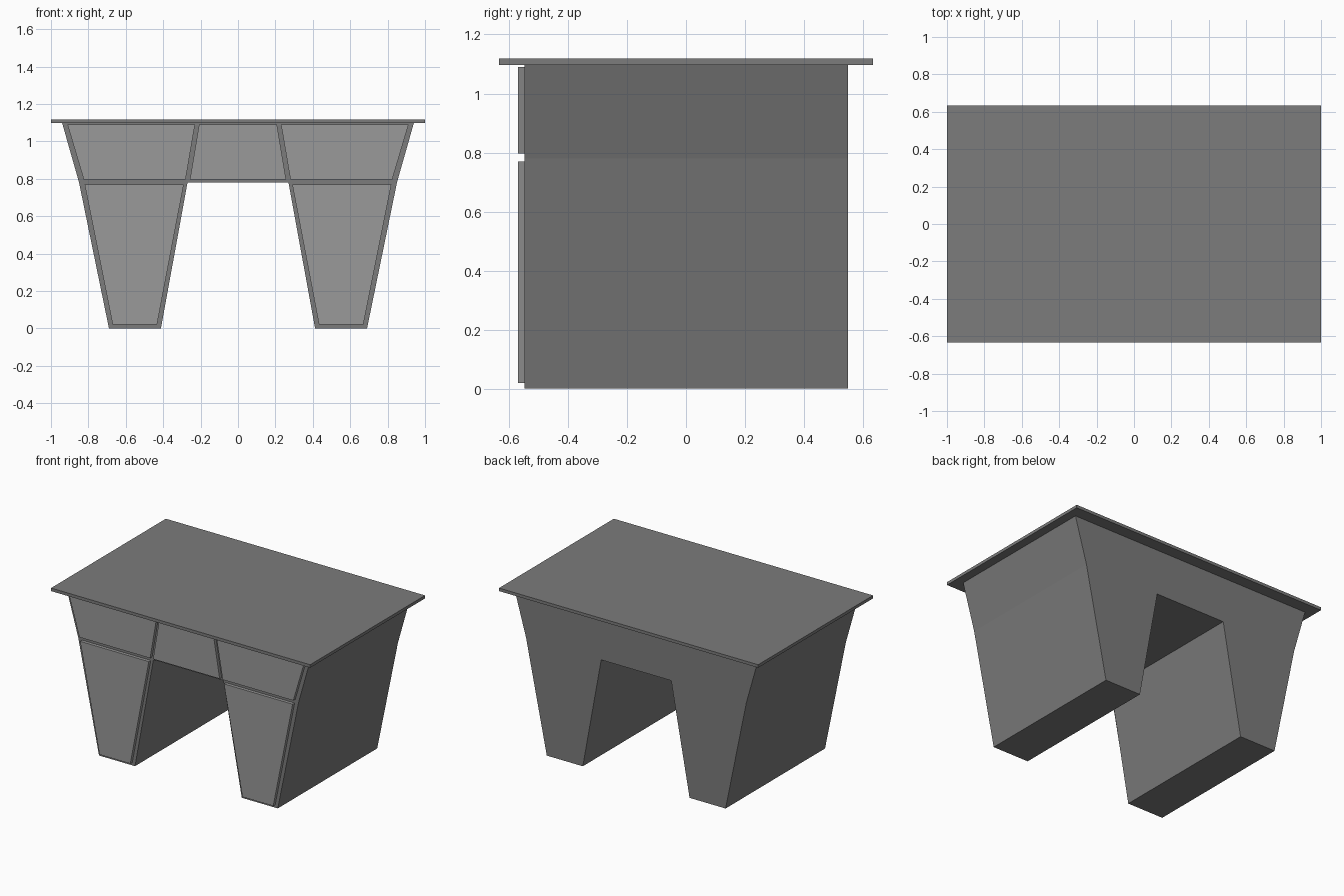
import bpy, bmesh

if "Cube" in bpy.data.objects:
    bpy.data.objects.remove(bpy.data.objects["Cube"])


def paint(name, grey):
    mat = bpy.data.materials.new(name)
    mat.diffuse_color = (grey, grey, grey, 1)
    mat.use_nodes = True
    mat.node_tree.nodes["Principled BSDF"].inputs["Base Color"].default_value = mat.diffuse_color
    return mat


def prism(name, profile, y0, y1, mat):
    """Extrude an x/z profile from y0 to y1."""
    bm = bmesh.new()
    face = bm.faces.new([bm.verts.new((x, y0, z)) for x, z in profile])
    new = bmesh.ops.extrude_face_region(bm, geom=[face])["geom"]
    verts = [v for v in new if isinstance(v, bmesh.types.BMVert)]
    bmesh.ops.translate(bm, verts=verts, vec=(0, y1 - y0, 0))
    bmesh.ops.recalc_face_normals(bm, faces=bm.faces)
    mesh = bpy.data.meshes.new(name)
    bm.to_mesh(mesh)
    bm.free()
    mesh.materials.append(mat)
    obj = bpy.data.objects.new(name, mesh)
    bpy.context.collection.objects.link(obj)
    return obj


def mirrored(half):
    """Complete a right-hand half profile across x = 0."""
    return half + [(-x, z) for x, z in reversed(half)]


dark = paint("dark_grey", 0.2)
panel = paint("panel_grey", 0.32)

# Desk top slab
prism("desk_top", mirrored([(1.0, 1.097), (1.0, 1.118)]), -0.633, 0.633, dark)

# Body: two tapered pedestals joined by the drawer section
prism("desk_body",
      mirrored([(0.27, 0.78), (0.412, 0), (0.69, 0), (0.85, 0.78), (0.94, 1.097)]),
      -0.547, 0.549, dark)

# Raised front panels, separated by narrow recessed gaps
FRONT, BACK = -0.569, -0.546
prism("centre_drawer_front", mirrored([(0.257, 0.797), (0.208, 1.09)]), FRONT, BACK, panel)

drawer = [(0.28, 0.797), (0.825, 0.797), (0.912, 1.09), (0.23, 1.09)]
door = [(0.433, 0.02), (0.67, 0.02), (0.82, 0.77), (0.29, 0.77)]
for side, s in (("right", 1), ("left", -1)):
    prism(side + "_drawer_front", [(s * x, z) for x, z in drawer], FRONT, BACK, panel)
    prism(side + "_cupboard_door", [(s * x, z) for x, z in door], FRONT, BACK, panel)
